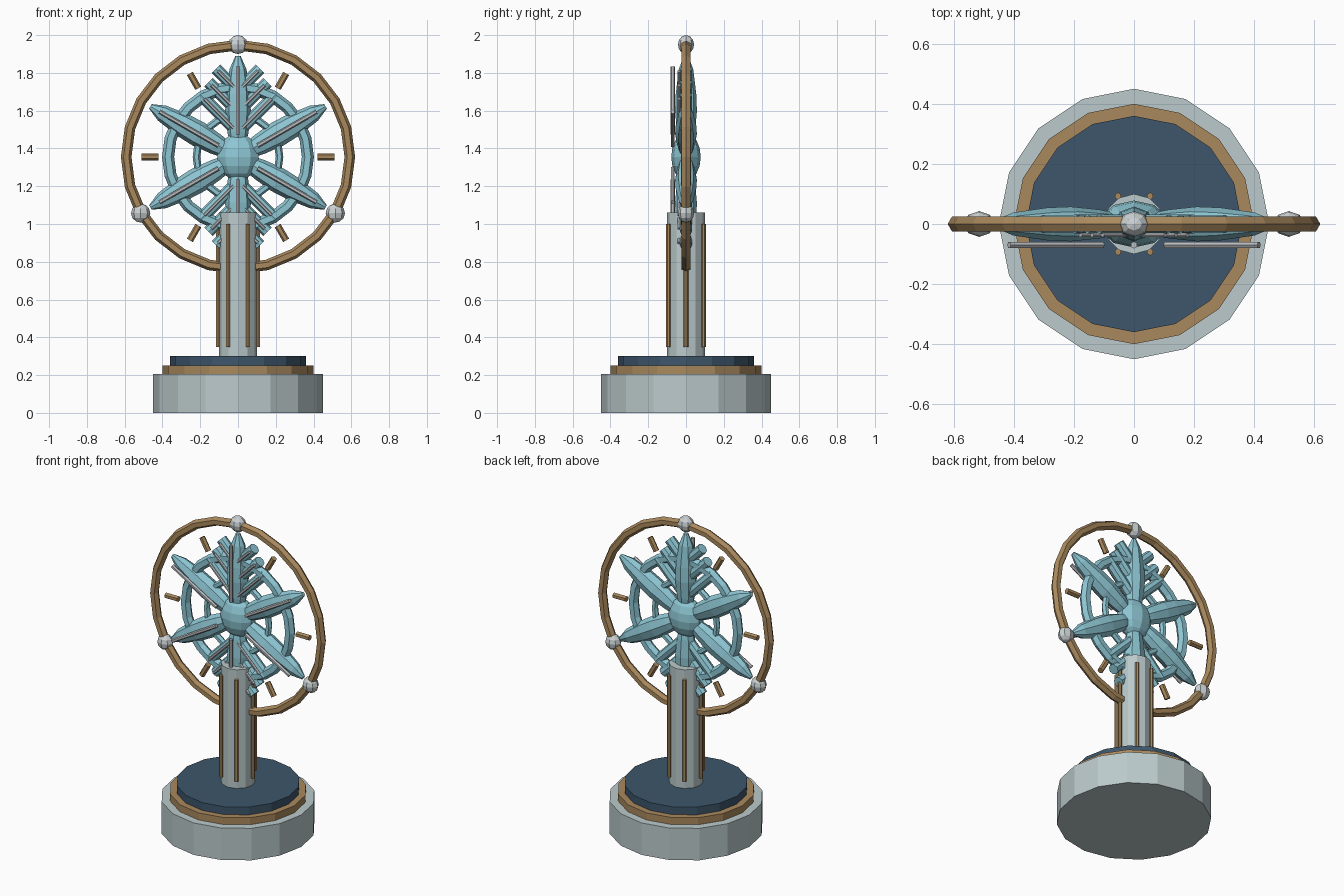
import bpy
import bmesh
from math import radians, sin, cos, pi
from mathutils import Vector, Matrix

if "Cube" in bpy.data.objects:
    bpy.data.objects.remove(bpy.data.objects["Cube"], do_unlink=True)


def material(name, rgb):
    m = bpy.data.materials.new(name)
    m.use_nodes = True
    m.diffuse_color = (*rgb, 1)
    m.node_tree.nodes["Principled BSDF"].inputs["Base Color"].default_value = (*rgb, 1)
    return m


STONE = material("pale stone", (0.50, 0.59, 0.60))
GOLD = material("bronze gold", (0.40, 0.25, 0.11))
NAVY = material("dark navy", (0.047, 0.092, 0.145))
ICE = material("ice blue", (0.27, 0.57, 0.66))
SILVER = material("silver", (0.50, 0.51, 0.53))
PEARL = material("pearl grey", (0.60, 0.64, 0.65))

CENTRE = Vector((0, 0, 1.355))


def polar(angle, r, y=0.0):
    """Point on the upright wheel at an angle from +x."""
    a = radians(angle)
    return CENTRE + Vector((r * cos(a), y, r * sin(a)))


def finish(name, bm, mat):
    bmesh.ops.recalc_face_normals(bm, faces=bm.faces)
    mesh = bpy.data.meshes.new(name)
    bm.to_mesh(mesh)
    bm.free()
    mesh.materials.append(mat)
    ob = bpy.data.objects.new(name, mesh)
    bpy.context.collection.objects.link(ob)
    return ob


def spindle(name, start, end, profile, mat, sides=8):
    """Lathe of (fraction, radius) pairs along the line start-end."""
    axis = end - start
    turn = axis.to_track_quat('Z', 'Y').to_matrix()
    bm = bmesh.new()
    rings = []
    for t, r in profile:
        rings.append([bm.verts.new(start + axis * t + turn @ Vector(
            (r * sin(2 * pi * i / sides), r * cos(2 * pi * i / sides), 0)))
            for i in range(sides)])
    for a, b in zip(rings, rings[1:]):
        for i in range(sides):
            j = (i + 1) % sides
            bm.faces.new((a[i], a[j], b[j], b[i]))
    bm.faces.new(rings[0])
    bm.faces.new(rings[-1])
    return finish(name, bm, mat)


def rod(name, start, end, r, mat, sides=8):
    return spindle(name, start, end, [(0, r), (1, r)], mat, sides)


def ball(name, centre, scale, mat, segments, rings):
    bm = bmesh.new()
    bmesh.ops.create_uvsphere(
        bm, u_segments=segments, v_segments=rings, radius=1,
        matrix=Matrix.Translation(centre) @ Matrix.Diagonal((*scale, 1)))
    return finish(name, bm, mat)


def hoop(name, major, minor, mat, count=24):
    bpy.ops.mesh.primitive_torus_add(
        major_radius=major, minor_radius=minor, major_segments=count,
        minor_segments=6, location=CENTRE, rotation=(pi / 2, 0, 0))
    ob = bpy.context.object
    ob.name = name
    ob.data.materials.append(mat)


def upright(name, z0, z1, r, mat, sides, x=0, y=0):
    rod(name, Vector((x, y, z0)), Vector((x, y, z1)), r, mat, sides)


# Stepped plinth and column
upright("plinth", 0, 0.205, 0.45, STONE, 16)
upright("plinth_trim", 0.205, 0.25, 0.40, GOLD, 16)
upright("plinth_top", 0.25, 0.30, 0.36, NAVY, 16)
upright("column", 0.30, 1.06, 0.10, STONE, 12)
for i in range(6):
    a = radians(60 * i)
    upright("column_strip", 0.35, 1.0, 0.012, GOLD, 6, 0.107 * cos(a), 0.107 * sin(a))

# Wheel hoops, beads and ticks
hoop("outer_hoop", 0.592, 0.028, GOLD)
hoop("middle_hoop", 0.37, 0.032, ICE)
hoop("inner_hoop", 0.22, 0.02, ICE)
for angle in (90, 210, 330):
    ball("hoop_bead", polar(angle, 0.595), (0.051, 0.043, 0.05), PEARL, 8, 6)
for angle in range(0, 360, 60):
    rod("hoop_tick", polar(angle, 0.42), polar(angle, 0.51), 0.018, GOLD, 6)

# Crystal hub, arms and their inlaid rods
ball("hub", CENTRE, (0.115, 0.078, 0.125), ICE, 10, 8)
ARM = [(0, 0.035), (0.2, 0.056), (0.42, 0.068), (0.6, 0.064), (0.86, 0.045), (1, 0.014)]
for angle in range(30, 390, 60):
    arm = spindle("arm", polar(angle, 0.03), polar(angle, 0.535), ARM, ICE)
    arm.scale.y = 0.85
    rod("arm_rod", polar(angle, 0.12, -0.07), polar(angle, 0.48, -0.07), 0.012, SILVER, 6)

# Feathered side branches above and below the hub
for up in (1, -1):
    for side in (1, -1):
        for base, length in ((0.13, 0.28), (0.24, 0.22), (0.35, 0.165)):
            out = Vector((side, 0, up)).normalized()
            p = CENTRE + Vector((0, 0, up * base))
            rod("branch", p, p + out * length, 0.032, ICE, 8)
            front = Vector((0, -0.036, 0))
            rod("branch_rod", p + front + out * 0.03, p + front + out * length * 0.9,
                0.009, SILVER, 6)
